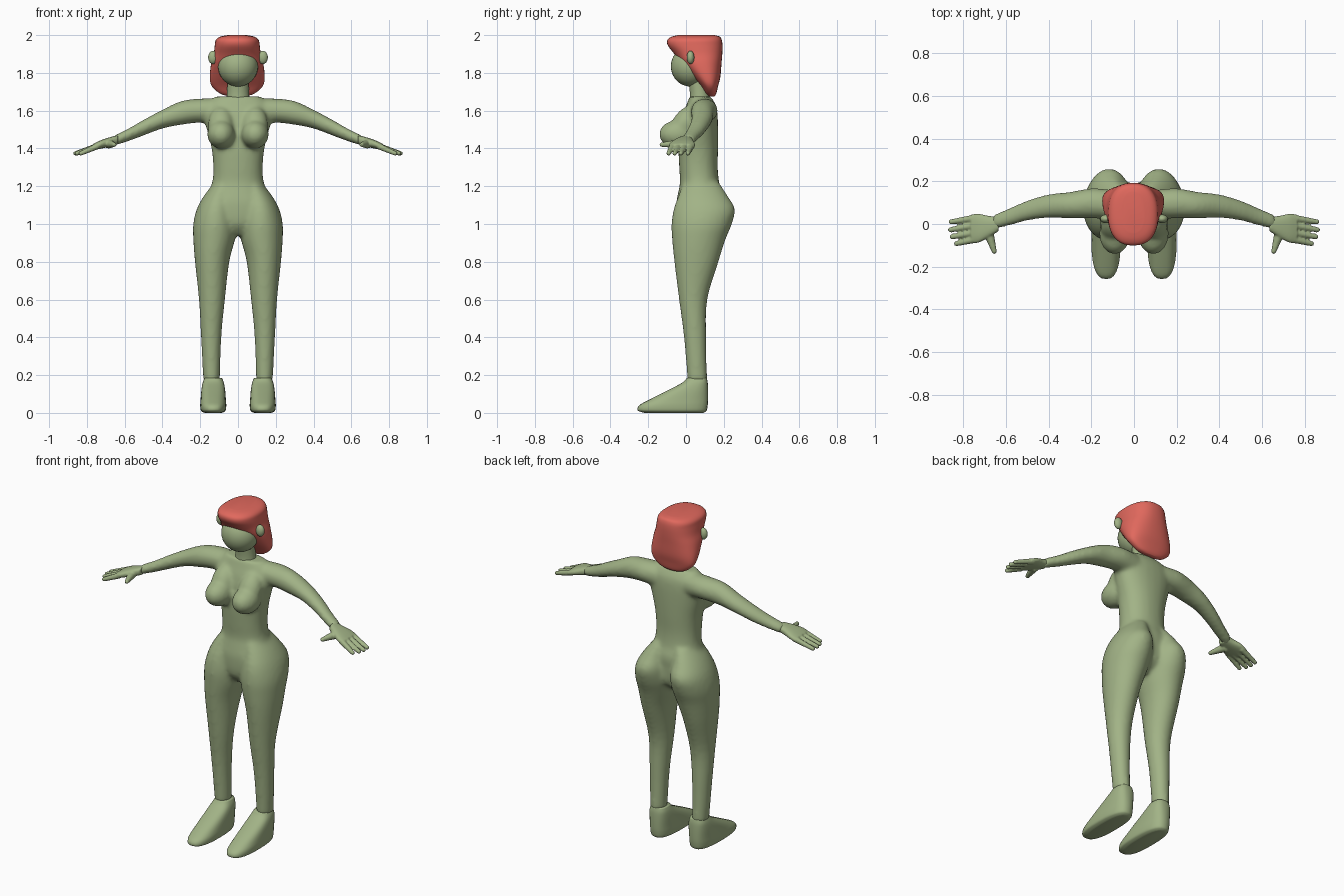
import bpy, bmesh, math
from mathutils import Vector, Matrix


def material(name, rgb):
    m = bpy.data.materials.new(name)
    m.diffuse_color = (*rgb, 1)
    return m


SKIN = material("skin_green", (0.36, 0.45, 0.24))
RED = material("hair_red", (0.75, 0.14, 0.11))


def catmull(rows, steps=4):
    out = []
    for i in range(len(rows) - 1):
        a, b, c, d = rows[max(i - 1, 0)], rows[i], rows[i + 1], rows[min(i + 2, len(rows) - 1)]
        for k in range(steps):
            t = k / steps
            out.append([0.5 * (2 * q + (r - p) * t + (2 * p - 5 * q + 4 * r - s) * t * t
                               + (3 * q - p - 3 * r + s) * t ** 3) for p, q, r, s in zip(a, b, c, d)])
    return out + [list(rows[-1])]


def loft(bm, rows, axis="z", side=1, n=28, power=2.0):
    """Rows are (position on axis, centre a, centre b, radius a, radius b)."""
    rings = []
    for t, ca, cb, ra, rb in catmull(rows):
        ring = []
        for i in range(n):
            w = 2 * math.pi * i / n
            c, s = math.cos(w), math.sin(w)
            a = ca + ra * math.copysign(abs(c) ** (2 / power), c)
            b = cb + rb * math.copysign(abs(s) ** (2 / power), s)
            co = (a * side, b, t) if axis == "z" else (t * side, a, b)
            ring.append(bm.verts.new(co))
        rings.append(ring)
    faces = [bm.faces.new(rings[0]), bm.faces.new(rings[-1])]
    for r0, r1 in zip(rings, rings[1:]):
        for i in range(n):
            j = (i + 1) % n
            faces.append(bm.faces.new((r0[i], r0[j], r1[j], r1[i])))
    bmesh.ops.recalc_face_normals(bm, faces=faces)


def ellipsoid(bm, centre, radii, tilt=0.0):
    m = Matrix.Translation(centre) @ Matrix.Rotation(tilt, 4, "X") @ Matrix.Diagonal((*radii, 1))
    bmesh.ops.create_uvsphere(bm, u_segments=32, v_segments=20, radius=1, matrix=m)


def finger(bm, p, q, r0, r1):
    p, q = Vector(p), Vector(q)
    d = q - p
    m = Matrix.Translation((p + q) / 2) @ d.to_track_quat("Z", "Y").to_matrix().to_4x4()
    bmesh.ops.create_cone(bm, cap_ends=True, segments=14, radius1=r0, radius2=r1, depth=d.length, matrix=m)
    ellipsoid(bm, q, (r1, r1, r1))


def finish(bm, name, mat, voxel=0, smooth=0):
    me = bpy.data.meshes.new(name)
    bm.to_mesh(me)
    bm.free()
    ob = bpy.data.objects.new(name, me)
    bpy.context.collection.objects.link(ob)
    me.materials.append(mat)
    for f in me.polygons:
        f.use_smooth = True
    if voxel:
        mod = ob.modifiers.new("blend", "REMESH")
        mod.mode, mod.voxel_size, mod.use_smooth_shade = "VOXEL", voxel, True
    if smooth:
        mod = ob.modifiers.new("soften", "SMOOTH")
        mod.factor, mod.iterations = 0.5, smooth
    return ob


# Body: torso, legs, arms and chest blended into one skin
bm = bmesh.new()
loft(bm, [(0.94, 0, 0.06, 0.05, 0.06), (1.0, 0, 0.07, 0.14, 0.115), (1.1, 0, 0.07, 0.195, 0.122),
          (1.16, 0, 0.075, 0.165, 0.118), (1.22, 0, 0.072, 0.137, 0.104), (1.3, 0, 0.066, 0.131, 0.102),
          (1.4, 0, 0.065, 0.14, 0.105), (1.5, 0, 0.068, 0.165, 0.102), (1.58, 0, 0.075, 0.185, 0.092),
          (1.63, 0, 0.08, 0.17, 0.078), (1.675, 0, 0.075, 0.12, 0.056)], power=2.2)
for side in (1, -1):
    loft(bm, [(0.17, 0.14, 0.06, 0.044, 0.052), (0.4, 0.142, 0.048, 0.054, 0.059),
              (0.6, 0.138, 0.038, 0.069, 0.075), (0.8, 0.137, 0.055, 0.091, 0.117),
              (0.92, 0.126, 0.068, 0.111, 0.142), (1.0, 0.121, 0.083, 0.116, 0.16),
              (1.08, 0.115, 0.097, 0.103, 0.162), (1.15, 0.1, 0.09, 0.08, 0.13),
              (1.22, 0.07, 0.08, 0.055, 0.095)], side=side)
    loft(bm, [(0.1, 0.09, 1.595, 0.07, 0.07), (0.2, 0.097, 1.6, 0.07, 0.064),
              (0.3, 0.088, 1.588, 0.062, 0.063), (0.4, 0.084, 1.555, 0.055, 0.05),
              (0.5, 0.063, 1.51, 0.047, 0.042), (0.58, 0.035, 1.472, 0.041, 0.034),
              (0.66, 0.008, 1.44, 0.034, 0.027)], axis="x", side=side)
    ellipsoid(bm, (side * 0.09, -0.042, 1.475), (0.073, 0.1, 0.075))
    ellipsoid(bm, (side * 0.09, -0.01, 1.525), (0.068, 0.065, 0.11), math.radians(-30))
finish(bm, "body", SKIN, voxel=0.011, smooth=8)

# Hands: palm, four fingers and thumb
for side, label in ((1, "left"), (-1, "right")):
    bm = bmesh.new()
    loft(bm, [(0.635, 0.0, 1.446, 0.034, 0.024), (0.68, -0.012, 1.434, 0.05, 0.025),
              (0.73, -0.02, 1.42, 0.068, 0.022), (0.765, -0.022, 1.408, 0.066, 0.017)],
         axis="x", side=side, power=2.5)
    for y0, tip_x, tip_y in ((0.028, 0.857, 0.01), (-0.006, 0.86, -0.027),
                             (-0.04, 0.852, -0.06), (-0.072, 0.832, -0.092)):
        finger(bm, (side * 0.745, y0, 1.412), (side * tip_x, tip_y, 1.374), 0.017, 0.012)
    finger(bm, (side * 0.685, -0.03, 1.425), (side * 0.655, -0.128, 1.42), 0.026, 0.012)
    finish(bm, label + "_hand", SKIN, voxel=0.005, smooth=3)

# Feet
for side, label in ((1, "left"), (-1, "right")):
    bm = bmesh.new()
    profile = [(0.004, -0.235, 0.1, 0.055), (0.014, -0.257, 0.11, 0.066), (0.04, -0.248, 0.115, 0.069),
               (0.07, -0.195, 0.117, 0.067), (0.12, -0.095, 0.117, 0.063), (0.16, -0.02, 0.115, 0.056),
               (0.185, 0.005, 0.11, 0.046)]
    loft(bm, [(z, 0.131, (f + b) / 2, r, (b - f) / 2) for z, f, b, r in [(0, -0.22, 0.09, 0.045)] + profile],
         side=side, power=2.6)
    finish(bm, label + "_foot", SKIN)

# Neck, head and ears
bm = bmesh.new()
loft(bm, [(1.65, 0, 0.075, 0.062, 0.055), (1.7, 0, 0.072, 0.058, 0.052), (1.78, 0, 0.06, 0.055, 0.05)])
finish(bm, "neck", SKIN)
bm = bmesh.new()
ellipsoid(bm, (0, 0.023, 1.835), (0.106, 0.103, 0.107))
finish(bm, "head", SKIN)
for side, label in ((1, "left"), (-1, "right")):
    bm = bmesh.new()
    ellipsoid(bm, (side * 0.132, 0.024, 1.882), (0.026, 0.02, 0.035))
    finish(bm, label + "_ear", SKIN)

# Hair: bob with a slanted front edge
bm = bmesh.new()
hair = [(1.675, 0.125, 0.15, 0.04), (1.69, 0.105, 0.16, 0.09), (1.73, 0.08, 0.17, 0.135),
        (1.78, 0.035, 0.182, 0.145), (1.85, -0.025, 0.188, 0.138), (1.9, -0.062, 0.192, 0.125),
        (1.945, -0.096, 0.193, 0.119), (1.975, -0.098, 0.189, 0.113), (1.992, -0.075, 0.178, 0.09),
        (2.0, -0.04, 0.15, 0.05)]
loft(bm, [(z, -0.004, (f + b) / 2, r, (b - f) / 2) for z, f, b, r in hair], n=40, power=2.4)
finish(bm, "hair", RED)
